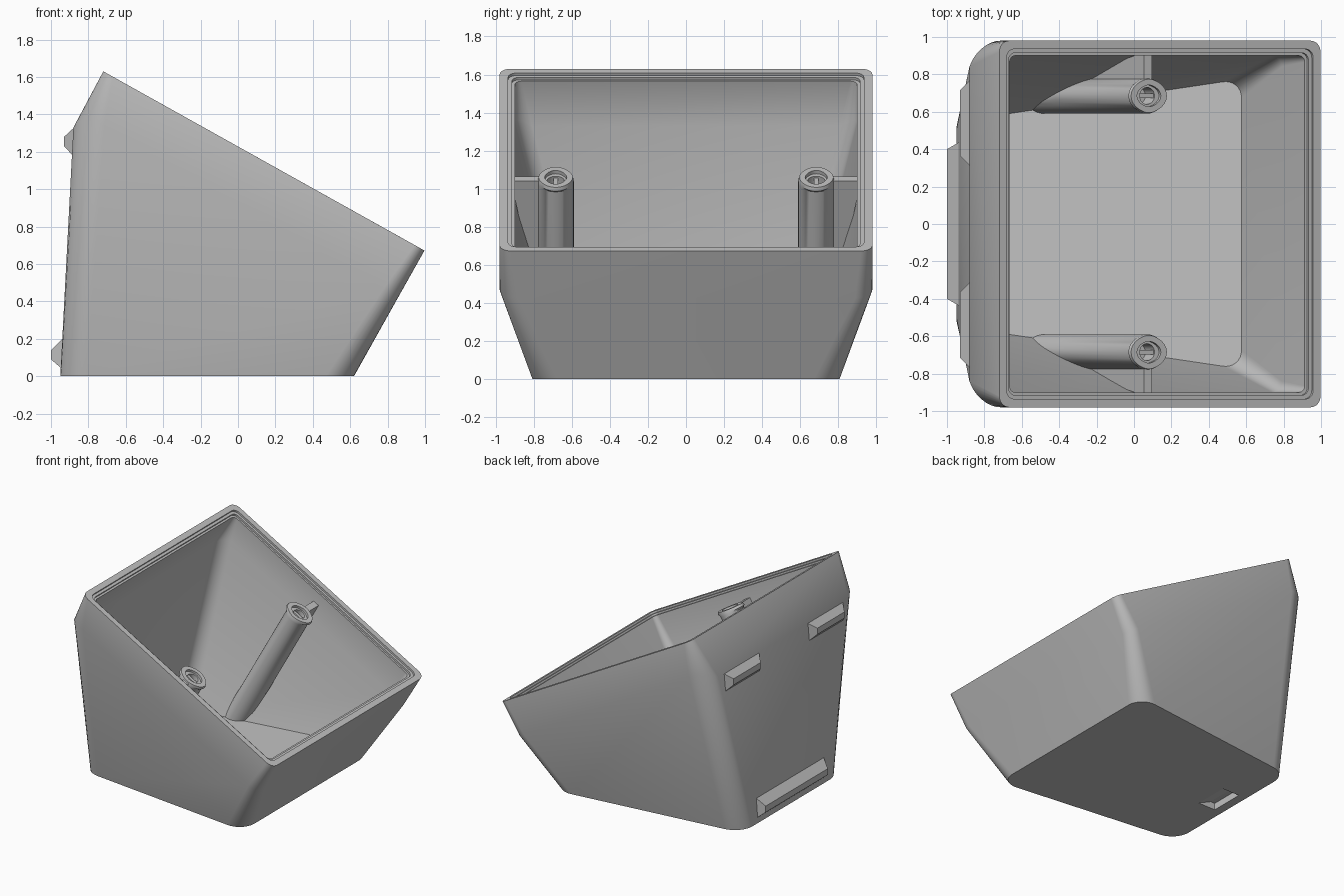
import bpy, bmesh, math
from mathutils import Vector

if "Cube" in bpy.data.objects:
    bpy.data.objects.remove(bpy.data.objects["Cube"])

grey = bpy.data.materials.new("light_grey")
grey.diffuse_color = (0.54, 0.54, 0.54, 1)
grey.use_nodes = True
grey.node_tree.nodes["Principled BSDF"].inputs["Base Color"].default_value = grey.diffuse_color

U = Vector((0.872, 0, -0.489))    # along the tilted rim, high to low
N = Vector((0.489, 0, 0.872))     # out of the rim
V = Vector((0, 1, 0))


def finish(name, bm, smooth=True):
    bmesh.ops.recalc_face_normals(bm, faces=bm.faces)
    me = bpy.data.meshes.new(name)
    bm.to_mesh(me)
    bm.free()
    me.materials.append(grey)
    ob = bpy.data.objects.new(name, me)
    bpy.context.collection.objects.link(ob)
    bpy.context.view_layer.objects.active = ob
    ob.select_set(True)
    if smooth:
        bpy.ops.object.shade_smooth_by_angle(angle=math.radians(30))
    ob.select_set(False)
    return ob


def section(left, right, hl, hr, rl, rr, lift=0.0, seg=8):
    """Rounded trapezoid between two (x, z) points, half widths hl and hr.
    lift raises the sides at the left end along the rim normal."""
    a, b = Vector((left[0], 0, left[1])), Vector((right[0], 0, right[1]))
    u, length = (b - a).normalized(), (b - a).length
    pts = []
    for cx, sy, r, start in ((length - rr, 1, rr, 0), (rl, 1, rl, 90),
                             (rl, -1, rl, 180), (length - rr, -1, rr, 270)):
        for i in range(seg + 1):
            t = math.radians(start + 90 * i / seg)
            x = cx + r * math.cos(t)
            f = x / length
            h = hl + (hr - hl) * f
            y = sy * (h - r) + r * math.sin(t)
            side = max(0, (abs(y) - h + r) / r)
            pts.append(a + u * x + V * y + N * (lift * side * (1 - f)))
    return pts


def loft(bm, rings):
    vs = [[bm.verts.new(p) for p in ring] for ring in rings]
    n = len(vs[0])
    for lo, hi in zip(vs, vs[1:]):
        for i in range(n):
            j = (i + 1) % n
            bm.faces.new((lo[i], lo[j], hi[j], hi[i]))
    bm.faces.new(vs[0])
    bm.faces.new(vs[-1])


def hull(name, pts):
    bm = bmesh.new()
    for p in pts:
        bm.verts.new(p)
    bmesh.ops.convex_hull(bm, input=bm.verts)
    return finish(name, bm, False)


def rim(inset, depth, r):
    """Section parallel to the rim, moved inwards and down."""
    a = Vector((-0.72, 0, 1.63)) + U * inset - N * depth
    b = Vector((0.997, 0, 0.672)) - U * inset - N * depth
    h = 0.98 - inset
    return section((a.x, a.z), (b.x, b.z), h, h, r, r)


# Open shell: outside up, over the stepped rim, down the inside
bm = bmesh.new()
loft(bm, [
    section((-0.95, 0), (0.62, 0), 0.64, 0.825, 0.14, 0.15),
    section((-0.88, 1.33), (0.858, 0.425), 0.98, 0.98, 0.14, 0.09, 0.09),
    rim(0, 0, 0.06),
    rim(0.045, 0, 0.045),
    rim(0.045, 0.015, 0.045),
    rim(0.065, 0.015, 0.04),
    rim(0.065, 0.03, 0.04),
    rim(0.08, 0.03, 0.035),
    section((-0.80, 1.33), (0.79, 0.47), 0.90, 0.90, 0.09, 0.06, 0.07),
    section((-0.87, 0.07), (0.575, 0.07), 0.56, 0.775, 0.09, 0.10),
])
shell = finish("shell", bm)

# Sloped recess under the base
cutter = hull("recess_cutter", [(x, y, z) for y in (-0.11, 0.17)
              for x, z in ((-0.88, -0.02), (-0.88, 0.055), (-0.84, 0.055), (-0.68, -0.02))])
cutter.hide_render = True
cutter.hide_set(True)
mod = shell.modifiers.new("recess", 'BOOLEAN')
mod.operation = 'DIFFERENCE'
mod.solver = 'EXACT'
mod.object = cutter


def hook(name, yc, base, tip, prof):
    """Bevelled catch: prof = two wall points and two outer points."""
    pts = []
    for s in (-1, 1):
        for i, (x, z) in enumerate(prof):
            pts.append((x, yc + s * (tip if i in (1, 2) else base), z))
    hull(name, pts)


# Catches on the rear wall
hook("lower_catch", 0, 0.44, 0.40,
     ((-0.93, 0.21), (-1.0, 0.14), (-1.0, 0.09), (-0.93, 0.03)))
for s, side in ((-1, "front"), (1, "back")):
    hook("upper_catch_" + side, s * 0.54, 0.24, 0.175,
         ((-0.865, 1.34), (-0.93, 1.28), (-0.93, 1.23), (-0.865, 1.16)))


def drop(p, z):
    """Slide a point down the post axis to height z."""
    return p - N * ((p.z - z) / N.z)


for s, side in ((-1, "front"), (1, "back")):
    top = Vector((0.08, s * 0.685, 1.06))

    def ring(r, bulge=0.0, depth=0.0, n=32):
        out = []
        for i in range(n):
            t = 2 * math.pi * i / n
            k = r + bulge * math.cos(t) ** 4
            out.append(top - N * depth + U * (k * math.cos(t)) + V * (k * math.sin(t)))
        return out

    # Screw post with lobed head and hollow socket, foot sunk in floor and side wall
    body = ring(0.095)
    foot = [drop(p, 0.03) for p in body]
    for p in foot:
        p.y = s * min(abs(p.y), 0.65)
    bm = bmesh.new()
    loft(bm, [foot, [drop(p, 0.36) for p in body], [p - N * 0.035 for p in body],
              ring(0.095, 0.02, 0.02), ring(0.09, 0.02), ring(0.058, 0.015),
              ring(0.058, 0.015, 0.02), ring(0.045, 0, 0.02), ring(0.045, 0, 0.12)])
    finish("screw_post_" + side, bm)

    # Bar across the socket
    hull("socket_bar_" + side, [top + U * a + V * b - N * c
         for a in (-0.05, 0.05) for b in (-0.012, 0.012) for c in (0.03, 0.1)])

    # Web joining the post to the side wall
    pts = []
    for a in (-0.025, 0.025):
        for y, y_low in ((0.765, 0.74), (0.92, 0.77)):
            p = Vector((top.x, s * y, top.z)) + U * a - N * 0.01
            q = drop(p, 0.36)
            q.y = s * y_low
            pts += [p, q]
    hull("post_web_" + side, pts)
